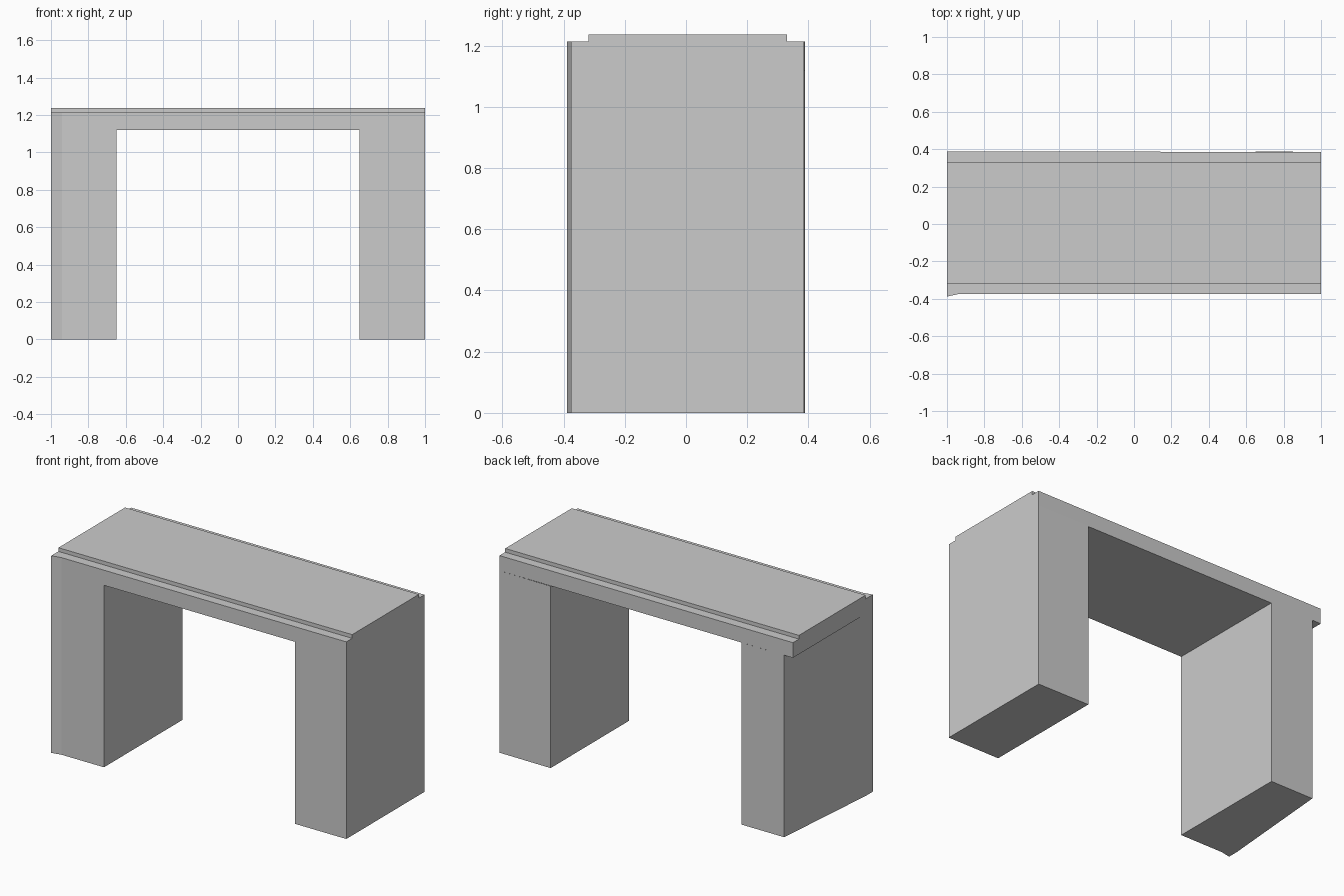
import bpy, bmesh

if "Cube" in bpy.data.objects:
    bpy.data.objects.remove(bpy.data.objects["Cube"])


def prism(name, outline, z0, z1, bottom=True, top=True):
    """Extrude a plan outline (counter-clockwise) between two heights."""
    bm = bmesh.new()
    low = [bm.verts.new((x, y, z0)) for x, y in outline]
    high = [bm.verts.new((x, y, z1)) for x, y in outline]
    n = len(outline)
    for i in range(n):
        j = (i + 1) % n
        bm.faces.new((low[i], low[j], high[j], high[i]))
    if bottom:
        bm.faces.new(low[::-1])
    if top:
        bm.faces.new(high)
    mesh = bpy.data.meshes.new(name)
    bm.to_mesh(mesh)
    bm.free()
    obj = bpy.data.objects.new(name, mesh)
    bpy.context.collection.objects.link(obj)
    return obj


FRONT, BACK = -0.375, 0.388
LEG_TOP, BEAM_TOP, SLAB_TOP = 1.12, 1.213, 1.236
INNER = 0.65

# Left leg: flared front corner, outer face angled in towards the back
prism("left_leg", [(-1, -0.388), (-0.94, FRONT), (-INNER, FRONT),
                   (-INNER, BACK), (-0.94, BACK), (-1, -0.32)],
      0, LEG_TOP, top=False)

# Right leg: plain block
prism("right_leg", [(INNER, FRONT), (1, FRONT), (1, BACK - 0.003), (INNER, BACK)],
      0, LEG_TOP, top=False)

# Beam across both legs, overhanging the back left corner
prism("beam", [(-1, -0.388), (-0.94, FRONT), (1, FRONT),
               (1, BACK - 0.003), (-1, BACK)],
      LEG_TOP, BEAM_TOP)

# Raised top slab, set in from the front and back edges
prism("top_slab", [(-1, -0.318), (1, -0.318), (1, 0.33), (-1, 0.33)],
      BEAM_TOP, SLAB_TOP, bottom=False)
